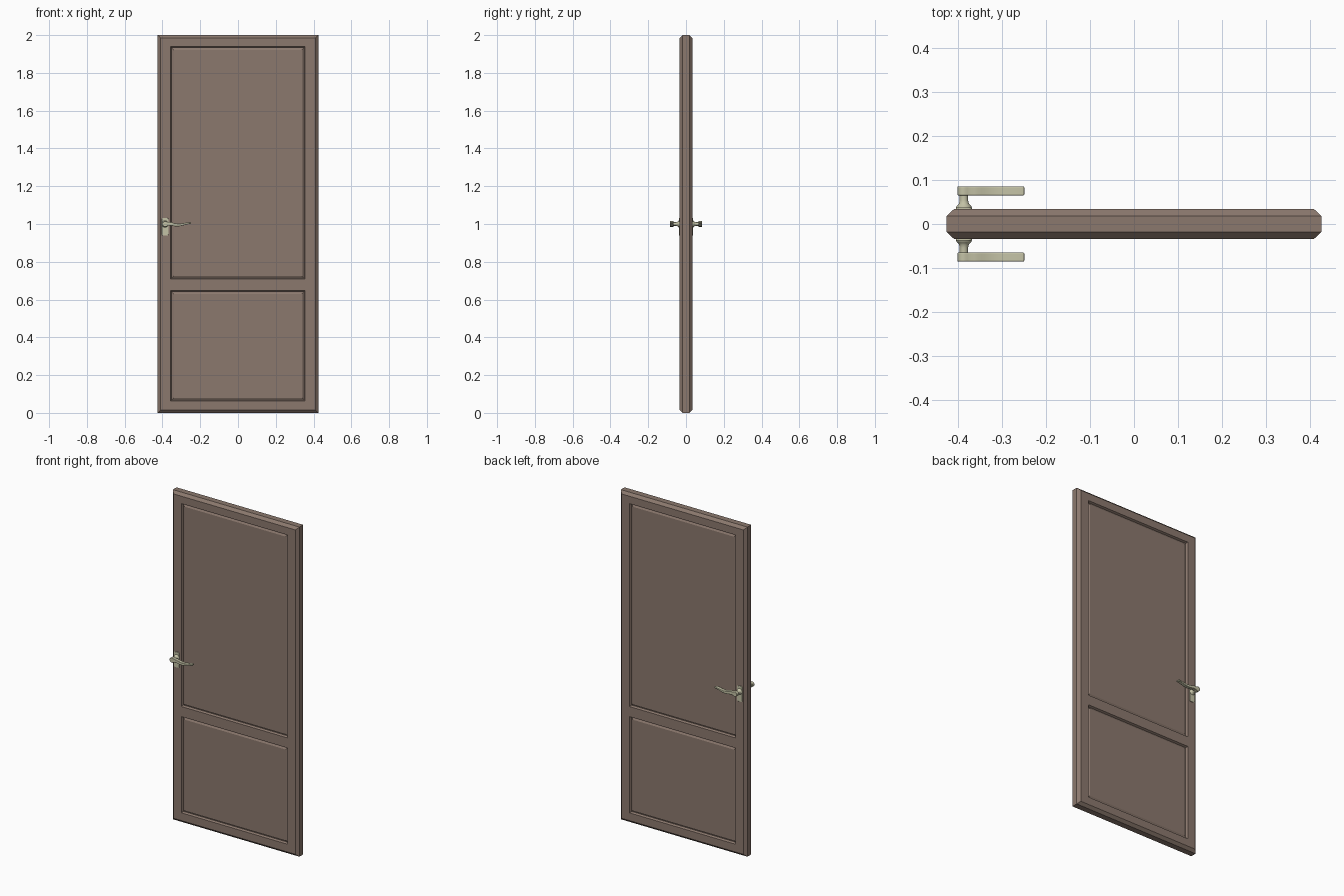
import bpy, bmesh, math

if "Cube" in bpy.data.objects:
    bpy.data.objects.remove(bpy.data.objects["Cube"])

def material(name, rgb):
    m = bpy.data.materials.new(name)
    m.diffuse_color = (*rgb, 1)
    m.use_nodes = True
    m.node_tree.nodes["Principled BSDF"].inputs["Base Color"].default_value = m.diffuse_color
    return m

WOOD = material("brown_wood", (0.26, 0.19, 0.155))
METAL = material("pale_metal", (0.55, 0.54, 0.38))

def finish(name, bm, mat, bevel=0):
    """Turn a front-side bmesh into an object mirrored to the back."""
    me = bpy.data.meshes.new(name)
    bm.to_mesh(me)
    bm.free()
    ob = bpy.data.objects.new(name, me)
    bpy.context.collection.objects.link(ob)
    me.materials.append(mat)
    if bevel:
        b = ob.modifiers.new("Bevel", 'BEVEL')
        b.width, b.segments = bevel, 2
        b.limit_method, b.angle_limit = 'ANGLE', math.radians(50)
    mir = ob.modifiers.new("Mirror", 'MIRROR')
    mir.use_axis = (False, True, False)
    bpy.ops.object.select_all(action='DESELECT')
    ob.select_set(True)
    bpy.context.view_layer.objects.active = ob
    bpy.ops.object.shade_smooth_by_angle(angle=math.radians(30))
    return ob

def extrude_profile(name, pts, y0, y1, mat, bevel):
    """Extrude an (x, z) outline along y."""
    bm = bmesh.new()
    f = bm.faces.new([bm.verts.new((x, y0, z)) for x, z in pts])
    r = bmesh.ops.extrude_face_region(bm, geom=[f])
    for v in r['geom']:
        if isinstance(v, bmesh.types.BMVert):
            v.co.y = y1
    bmesh.ops.recalc_face_normals(bm, faces=bm.faces)
    return finish(name, bm, mat, bevel)

# Door leaf: front grid with two sunken panels and a chamfered rim
W, T, H = 0.425, 0.0335, 2.0
CH, RIM = 0.016, 0.018
xs = [-W + CH, -0.357, 0.355, W - CH]
zs = [CH, 0.063, 0.647, 0.708, 1.939, H - CH]
bm = bmesh.new()
grid = [[bm.verts.new((x, -T, z)) for x in xs] for z in zs]
panels = []
for j in range(len(zs) - 1):
    for i in range(len(xs) - 1):
        f = bm.faces.new((grid[j][i], grid[j][i+1], grid[j+1][i+1], grid[j+1][i]))
        if i == 1 and j in (1, 3):
            panels.append(f)
border = [e for e in bm.edges if e.is_boundary]
bm.normal_update()
for width, depth in ((0.003, -0.004), (0.005, -0.008), (0.004, 0.0), (0.012, 0.005)):
    bmesh.ops.inset_individual(bm, faces=panels, thickness=width, depth=depth)
    bm.normal_update()
for y in (-RIM, 0):
    r = bmesh.ops.extrude_edge_only(bm, edges=border)['geom']
    border = [g for g in r if isinstance(g, bmesh.types.BMEdge)]
    for v in (g for g in r if isinstance(g, bmesh.types.BMVert)):
        v.co.x = math.copysign(W, v.co.x) if abs(v.co.x) > W - CH - 1e-4 else v.co.x
        v.co.z = 0 if v.co.z < CH + 1e-4 else H if v.co.z > H - CH - 1e-4 else v.co.z
        v.co.y = y
bmesh.ops.recalc_face_normals(bm, faces=bm.faces)
if panels[0].normal.y > 0:
    bmesh.ops.reverse_faces(bm, faces=bm.faces)
finish("door_leaf", bm, WOOD)

# Handle plate: rounded rectangle
HX, HZ = -0.386, 1.0
def rounded_rect(cx, cz, hw, hh, r, n=5):
    out = []
    for k, (sx, sz) in enumerate(((1, 1), (-1, 1), (-1, -1), (1, -1))):
        for i in range(n + 1):
            a = math.pi / 2 * (k + i / n)
            out.append((cx + sx * (hw - r) + r * math.cos(a),
                        cz + sz * (hh - r) + r * math.sin(a)))
    return out
extrude_profile("handle_plate", rounded_rect(HX, 0.985, 0.018, 0.047, 0.008),
                -0.032, -0.0375, METAL, 0.001)

# Handle neck: lathed collar and spindle
profile = [(0.018, -0.036), (0.017, -0.040), (0.013, -0.044), (0.011, -0.047), (0.0095, -0.054),
           (0.0095, -0.068)]
N = 20
bm = bmesh.new()
rings = [[bm.verts.new((HX + r * math.cos(2 * math.pi * i / N), y,
                        HZ + r * math.sin(2 * math.pi * i / N))) for i in range(N)]
         for r, y in profile]
for a, b in zip(rings, rings[1:]):
    for i in range(N):
        bm.faces.new((a[i], a[(i+1) % N], b[(i+1) % N], b[i]))
bm.faces.new(rings[0])
bm.faces.new(rings[-1])
bmesh.ops.recalc_face_normals(bm, faces=bm.faces)
finish("handle_neck", bm, METAL)

# Lever: round head running into a tapering wave
R, L = 0.015, 0.137
head = [(HX + R * math.cos(math.radians(a)), HZ + R * math.sin(math.radians(a)))
        for a in range(60, 301, 20)]
upper, lower = [], []
M = 16
for i in range(1, M + 1):
    t = i / M
    x = HX + 0.007 + (L - 0.007) * t
    mid = HZ - 0.006 * math.sin(2 * math.pi * (t * 0.95 - 0.2)) * min(1, t * 4) * 0.9
    half = 0.0105 - 0.0065 * t
    upper.append((x, mid + half))
    lower.append((x, mid - half))
extrude_profile("handle_lever", head + lower + upper[::-1], -0.065, -0.085, METAL, 0.002)
